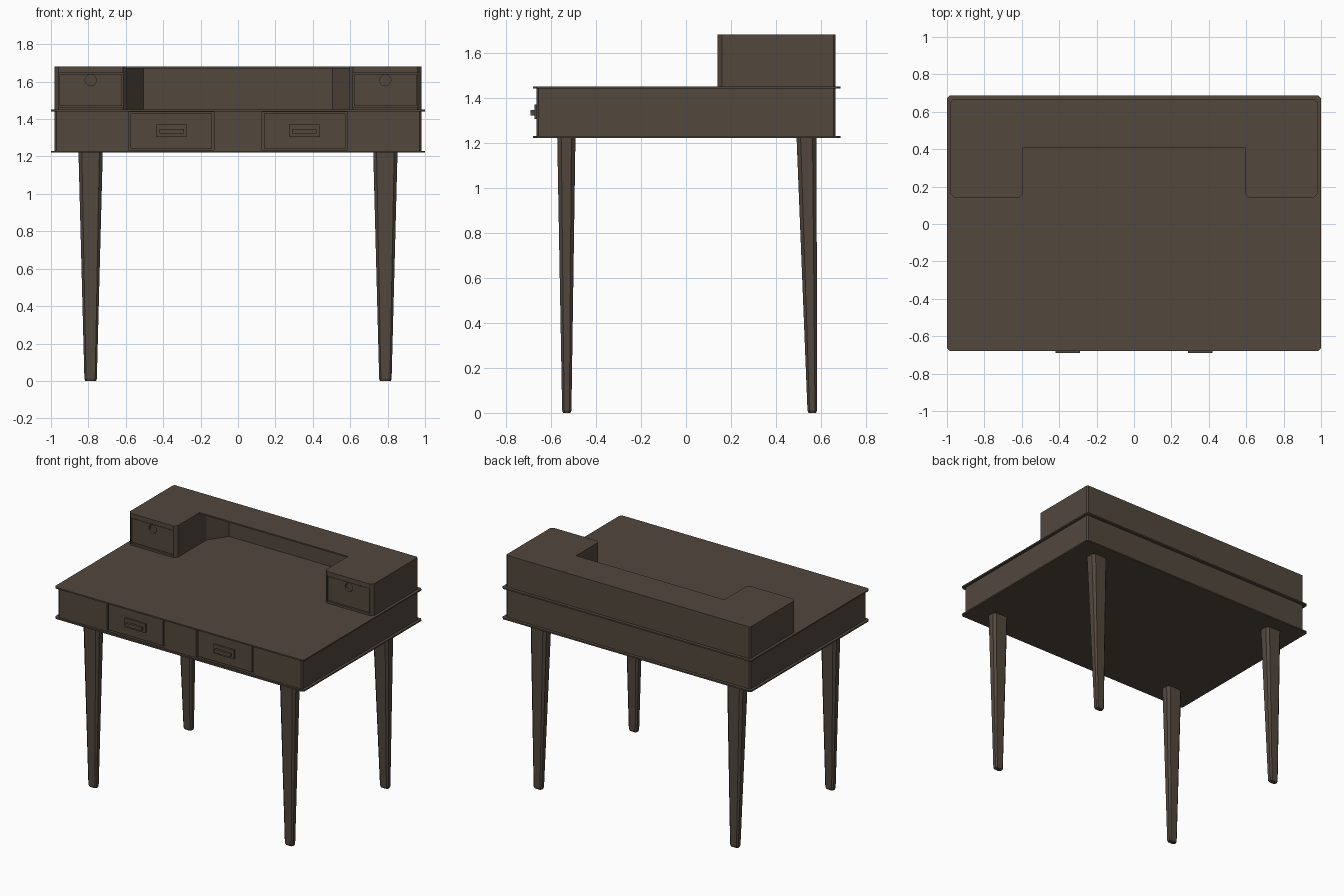
import bpy, bmesh, math
from mathutils import Vector

if "Cube" in bpy.data.objects:
    bpy.data.objects.remove(bpy.data.objects["Cube"])

wood = bpy.data.materials.new("dark_wood")
wood.diffuse_color = (0.085, 0.064, 0.048, 1)
wood.use_nodes = True
wood.node_tree.nodes["Principled BSDF"].inputs["Base Color"].default_value = wood.diffuse_color


def finish(name, bm):
    bmesh.ops.recalc_face_normals(bm, faces=bm.faces)
    me = bpy.data.meshes.new(name)
    bm.to_mesh(me)
    bm.free()
    ob = bpy.data.objects.new(name, me)
    bpy.context.collection.objects.link(ob)
    me.materials.append(wood)
    return ob


def loft(name, rings):
    """Join stacked rings of points and cap both ends."""
    bm = bmesh.new()
    vs = [[bm.verts.new(p) for p in r] for r in rings]
    n = len(vs[0])
    for a, b in zip(vs, vs[1:]):
        for i in range(n):
            bm.faces.new((a[i], a[(i + 1) % n], b[(i + 1) % n], b[i]))
    bm.faces.new(vs[0][::-1])
    bm.faces.new(vs[-1])
    return finish(name, bm)


def prism(name, pts, z0, z1):
    return loft(name, [[(x, y, z) for x, y in pts] for z in (z0, z1)])


def chamfered(x0, x1, y0, y1, c):
    return [(x0 + c, y0), (x1 - c, y0), (x1, y0 + c), (x1, y1 - c),
            (x1 - c, y1), (x0 + c, y1), (x0, y1 - c), (x0, y0 + c)]


def box(name, x0, x1, y0, y1, z0, z1):
    return prism(name, [(x0, y0), (x1, y0), (x1, y1), (x0, y1)], z0, z1)


def cut(ob, cutter):
    cutter.hide_render = True
    cutter.hide_set(True)
    cutter.display_type = 'WIRE'
    m = ob.modifiers.new("cut", 'BOOLEAN')
    m.operation = 'DIFFERENCE'
    m.solver = 'EXACT'
    m.object = cutter


# desk case between two thin overhanging boards
case = prism("desk_case", chamfered(-0.98, 0.98, -0.665, 0.665, 0.01), 1.228, 1.442)
prism("bottom_board", chamfered(-1, 1, -0.68, 0.687, 0.015), 1.22, 1.23)
prism("desk_top", chamfered(-1, 1, -0.68, 0.687, 0.015), 1.44, 1.45)

# hutch: U-shaped body whose recess runs back under a thin lid
right = [(0.505, 0.62), (0.595, 0.49), (0.595, 0.14)]
outer = [(0.615, 0.14), (0.96, 0.14), (0.98, 0.16), (0.98, 0.655), (0.97, 0.665)]
half = right[:2] + [(0.595, 0.16)] + outer
prism("hutch_body", half + [(-x, y) for x, y in reversed(half)], 1.449, 1.67)
half = [(0.595, 0.41), (0.595, 0.16)] + outer
prism("hutch_lid", half + [(-x, y) for x, y in reversed(half)], 1.67, 1.68)
hutch = bpy.data.objects["hutch_body"]

for s, side in ((-1, "left"), (1, "right")):
    # desk drawer in its opening
    c = s * 0.3575
    cut(case, box(side + "_drawer_cutter", c - 0.228, c + 0.228, -0.7, -0.63, 1.235, 1.437))
    box(side + "_drawer_front", c - 0.218, c + 0.218, -0.66, -0.63, 1.243, 1.429)
    # handle: back plate and grip bar
    c = s * 0.355
    box(side + "_handle_plate", c - 0.083, c + 0.083, -0.674, -0.658, 1.305, 1.37)
    box(side + "_handle_bar", c - 0.066, c + 0.066, -0.69, -0.67, 1.322, 1.346)

    # hutch drawer with a round finger hole
    c = s * 0.7875
    cut(hutch, box(side + "_hutch_cutter", c - 0.172, c + 0.172, 0.1, 0.18, 1.464, 1.647))
    front = box(side + "_hutch_drawer_front", c - 0.167, c + 0.167, 0.146, 0.18, 1.469, 1.642)
    ring = [(0.03 * math.cos(a), 0.03 * math.sin(a))
            for a in [2 * math.pi * i / 20 for i in range(20)]]
    cut(front, loft(side + "_finger_hole_cutter",
                    [[(c + u, y, 1.608 + v) for u, v in ring] for y in (0.12, 0.165)]))

    # tapered legs with chamfered corners
    for name, bot, top in (("front", (-0.55, -0.509), (-0.572, -0.491)),
                           ("back", (0.54, 0.582), (0.491, 0.58))):
        rings = []
        for z, t, inset in ((0, 0, 0.004), (0.012, 0.01, 0), (1.225, 1, 0)):
            hw = 0.033 + 0.032 * t - inset
            y0 = bot[0] + (top[0] - bot[0]) * t + inset
            y1 = bot[1] + (top[1] - bot[1]) * t - inset
            cx = s * 0.788
            rings.append([(x, y, z) for x, y in
                          chamfered(cx - hw, cx + hw, y0, y1, 0.009 + 0.009 * t)])
        loft(f"{side}_{name}_leg", rings)
